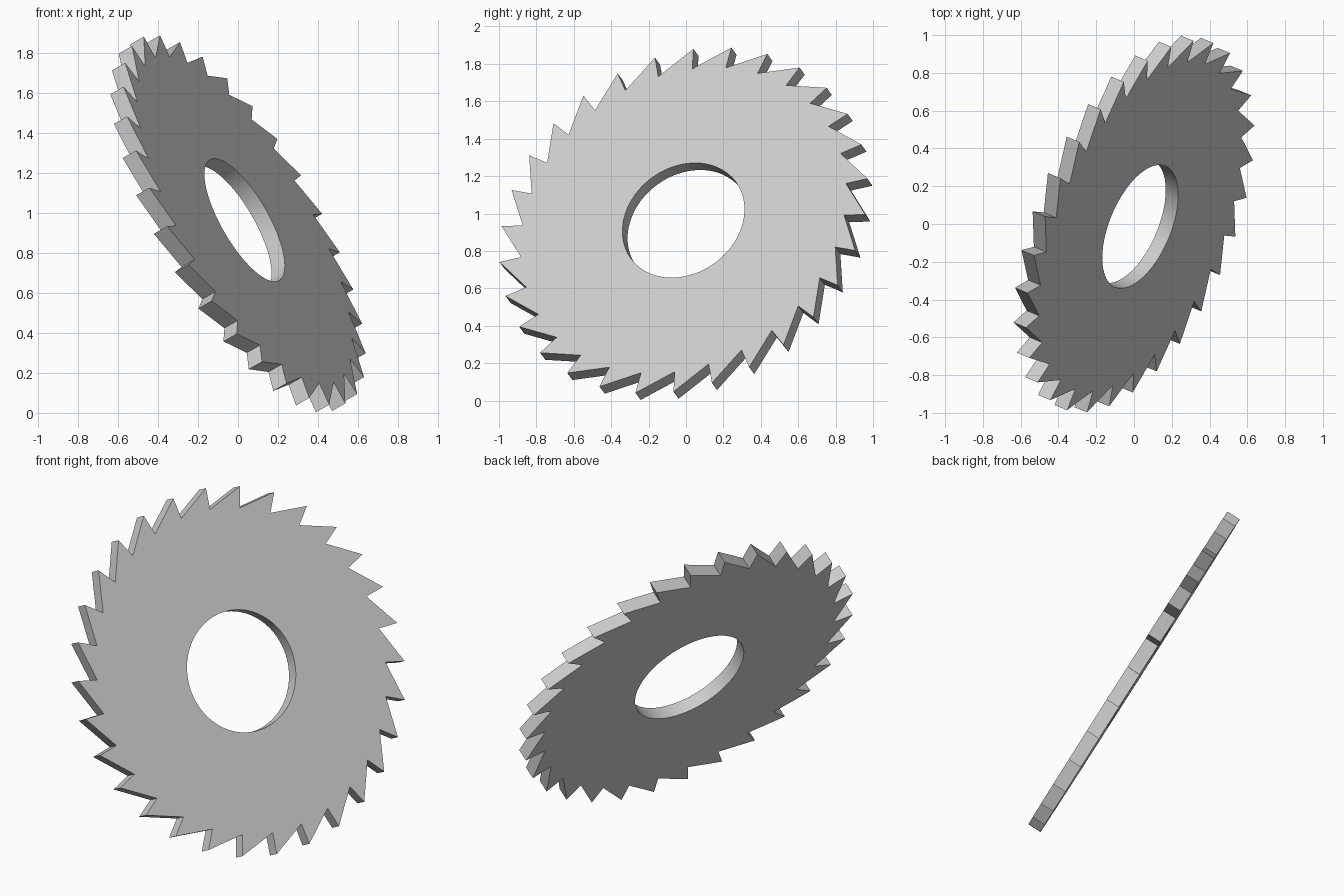
import bpy, bmesh, math
from mathutils import Vector, Matrix

if "Cube" in bpy.data.objects:
    bpy.data.objects.remove(bpy.data.objects["Cube"])

TEETH, SEG = 30, 4                       # teeth, bore segments per tooth
TIP, ROOT, BORE, THICK = 1.047, 0.925, 0.347, 0.081

steel = bpy.data.materials.new("grey steel")
steel.diffuse_color = (0.6, 0.6, 0.6, 1)
steel.use_nodes = True
steel.node_tree.nodes["Principled BSDF"].inputs["Base Color"].default_value = steel.diffuse_color

bm = bmesh.new()

def ring(radius, count):
    """Clockwise ring of vertices, starting on a tooth tip."""
    return [bm.verts.new((radius * math.cos(-math.tau * i / count),
                          radius * math.sin(-math.tau * i / count), -THICK / 2))
            for i in range(count)]

tips, roots, bore = ring(TIP, TEETH), ring(ROOT, TEETH), ring(BORE, TEETH * SEG)

# flat blade: a ratchet tooth and a body sector per step
for k in range(TEETH):
    n = (k + 1) % TEETH
    bm.faces.new((roots[k], tips[n], roots[n]))
    arc = [bore[(k * SEG + j) % len(bore)] for j in range(SEG, -1, -1)]
    bm.faces.new([roots[k], roots[n]] + arc)

# thicken the blade
ext = bmesh.ops.extrude_face_region(bm, geom=bm.faces[:])
bmesh.ops.translate(bm, vec=(0, 0, THICK),
                    verts=[g for g in ext["geom"] if isinstance(g, bmesh.types.BMVert)])
bmesh.ops.recalc_face_normals(bm, faces=bm.faces[:])

mesh = bpy.data.meshes.new("saw_blade")
bm.to_mesh(mesh)
bm.free()
mesh.materials.append(steel)
blade = bpy.data.objects.new("saw_blade", mesh)
bpy.context.collection.objects.link(blade)

# tilt: disc axis, and direction of the first tooth tip
axis = Vector((0.8155, -0.34, 0.468)).normalized()
u = Vector((-0.505, 0.0536, 0.918))
u = (u - axis * u.dot(axis)).normalized()
rot = Matrix((u, axis.cross(u), axis)).transposed().to_4x4()
blade.matrix_world = Matrix.Translation((0, 0, 0.945)) @ rot

# smooth bore, sharp teeth
bpy.context.view_layer.objects.active = blade
blade.select_set(True)
bpy.ops.object.shade_smooth_by_angle(angle=math.radians(15))
